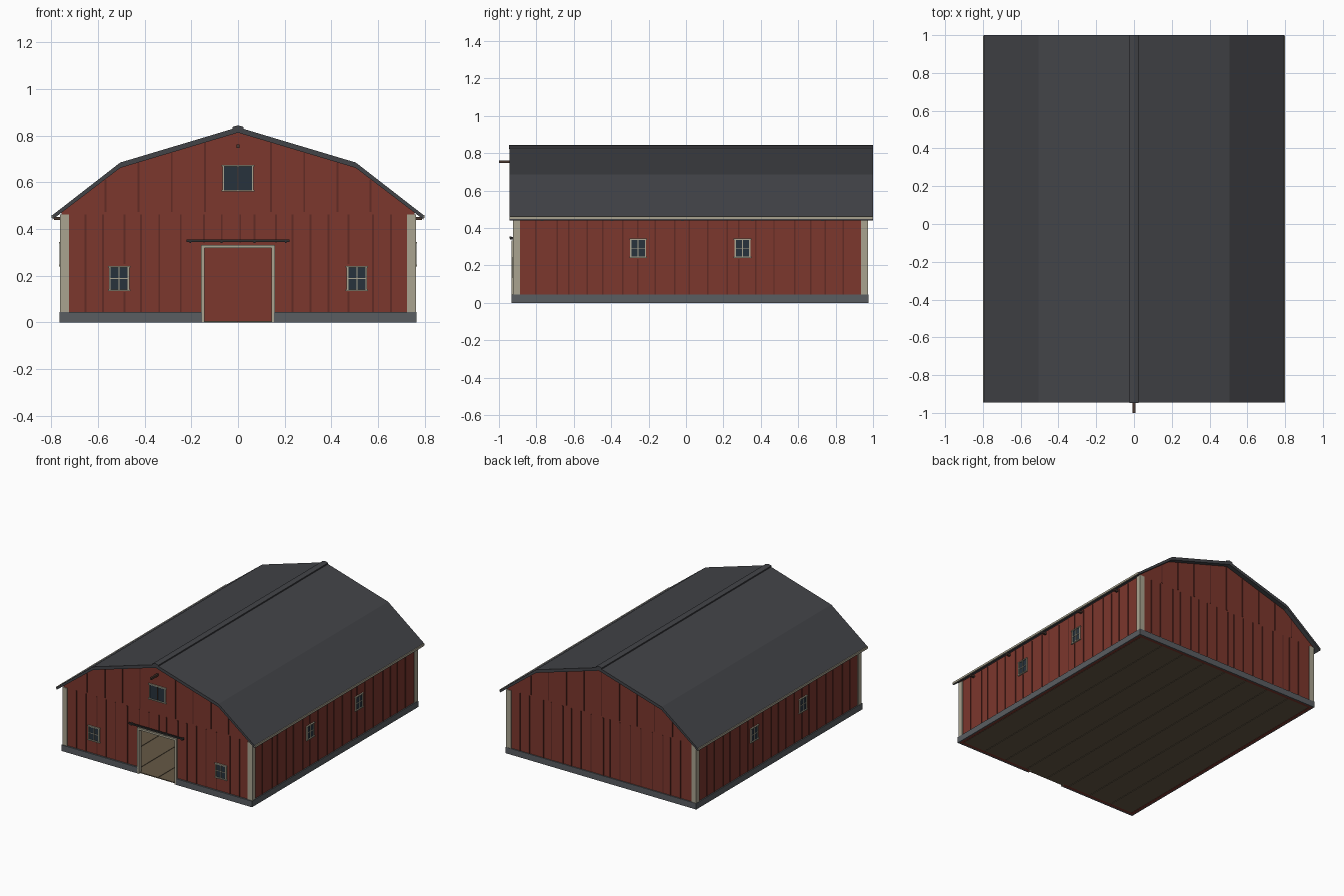
import bpy, bmesh, random
from mathutils import Vector

if "Cube" in bpy.data.objects:
    bpy.data.objects.remove(bpy.data.objects["Cube"])

random.seed(4)


def mat(name, r, g, b):
    m = bpy.data.materials.new(name)
    m.diffuse_color = (r, g, b, 1)
    m.use_nodes = True
    m.node_tree.nodes["Principled BSDF"].inputs["Base Color"].default_value = m.diffuse_color
    return m


RED = mat("barn_red", 0.20, 0.038, 0.026)
BATTEN = mat("batten_red", 0.12, 0.024, 0.018)
TRIM = mat("cream_trim", 0.40, 0.37, 0.28)
ROOF = mat("roof_slate", 0.055, 0.057, 0.064)
STONE = mat("foundation_grey", 0.10, 0.11, 0.12)
GLASS = mat("window_glass", 0.02, 0.032, 0.045)
WOOD = mat("floor_wood", 0.13, 0.10, 0.06)
IRON = mat("dark_iron", 0.03, 0.028, 0.028)
BEAM = mat("beam_wood", 0.07, 0.04, 0.03)


def finish(name, bm, m):
    bmesh.ops.recalc_face_normals(bm, faces=bm.faces)
    me = bpy.data.meshes.new(name)
    bm.to_mesh(me)
    bm.free()
    me.materials.append(m)
    ob = bpy.data.objects.new(name, me)
    bpy.context.collection.objects.link(ob)
    return ob


def boxes(name, m, items):
    """One object from (x0, x1, y0, y1, z0, z1) boxes."""
    bm = bmesh.new()
    for x0, x1, y0, y1, z0, z1 in items:
        vs = bmesh.ops.create_cube(bm, size=1)["verts"]
        for v in vs:
            v.co = Vector(((x0 + x1) / 2 + v.co.x * (x1 - x0),
                           (y0 + y1) / 2 + v.co.y * (y1 - y0),
                           (z0 + z1) / 2 + v.co.z * (z1 - z0)))
    return finish(name, bm, m)


def prism(name, m, profile, y0, y1):
    """Extrude an (x, z) outline from y0 to y1."""
    bm = bmesh.new()
    f = bm.faces.new([bm.verts.new((x, y0, z)) for x, z in profile])
    ext = bmesh.ops.extrude_face_region(bm, geom=[f])["geom"]
    bmesh.ops.translate(bm, vec=(0, y1 - y0, 0),
                        verts=[v for v in ext if isinstance(v, bmesh.types.BMVert)])
    return finish(name, bm, m)


def mirrored(half):
    """Complete a right-to-centre outline with its mirror image."""
    return half + [(-x, z) for x, z in reversed(half) if x > 0]


# Main dimensions
WX, YF, YB = 0.757, -0.92, 0.967
T = 0.02
EAVE = 0.463
roof_half = [(0.795, 0.460), (0.505, 0.685), (0, 0.836)]
under_half = [(0.795, 0.441), (0.505, 0.662), (0, 0.813)]


def under(x):
    """Height of the roof underside at x."""
    (a, za), (b, zb), (c, zc) = under_half
    x = abs(x)
    return zb + (za - zb) * (x - b) / (a - b) if x > b else zc + (zb - zc) * x / b


# Gambrel roof shell, ridge cap and eave fascias
prism("gambrel_roof", ROOF, mirrored(roof_half) + mirrored(under_half)[::-1], -0.945, 1.0)
prism("ridge_cap", ROOF, mirrored([(0.023, 0.822), (0.023, 0.838), (0, 0.845)]), -0.947, 1.0)
boxes("eave_fascia", TRIM, [(min(s * 0.788, s * 0.8), max(s * 0.788, s * 0.8), -0.944, 0.999, 0.447, 0.461)
                            for s in (-1, 1)])
boxes("rafter_tails", BEAM, [(min(s * 0.755, s * 0.788), max(s * 0.755, s * 0.788), y - 0.008, y + 0.008, 0.438, 0.452)
                             for s in (-1, 1) for y in (-0.77, -0.395, -0.02, 0.355, 0.73)])

# Gable walls, front one notched for the doorway
wall_half = [(WX, 0), (WX, under(WX) + 0.005), (0.505, 0.667), (0, 0.818)]
prism("back_wall", RED, mirrored(wall_half), YB - T, YB)
prism("front_wall", RED, mirrored([(0.145, 0.32), (0.145, 0)] + wall_half), YF, YF + T)
boxes("side_walls", RED, [(-WX, -WX + T, YF + T, YB - T, 0, EAVE), (WX - T, WX, YF + T, YB - T, 0, EAVE)])

# Foundation skirt, open at the doorway
F = 0.008
boxes("foundation", STONE, [
    (-WX - F, -0.155, YF - F - 0.004, YF, 0, 0.044), (0.155, WX + F, YF - F - 0.004, YF, 0, 0.044),
    (-WX - F, WX + F, YB, YB + F, 0, 0.044),
    (-WX - F, -WX, YF, YB, 0, 0.044), (WX, WX + F, YF, YB, 0, 0.044)])

# Corner boards on both faces of every corner
corners = []
for s in (-1, 1):
    a, b, c = s * 0.725, s * WX, s * (WX + 0.006)
    for y0, y1 in ((YF - 0.006, YF), (YB, YB + 0.006)):
        corners.append((min(a, c), max(a, c), y0, y1, 0.044, EAVE))
    for y0, y1 in ((YF, YF + 0.032), (YB - 0.032, YB)):
        corners.append((min(b, c), max(b, c), y0, y1, 0.044, EAVE))
boxes("corner_boards", TRIM, corners)


# Vertical battens, irregular below the eave line and even in the gables
def seams(a, b, step):
    n = round((b - a) / step)
    return [a + (b - a) * i / n + random.uniform(-0.018, 0.018) for i in range(1, n)]


front_holes = [(-0.165, 0.165, 0.34), (-0.565, -0.455, 0.25), (0.455, 0.565, 0.25)]
battens, D, W = [], 0.004, 0.004
for y0, y1, holes in ((YF - D, YF, front_holes), (YB, YB + D, [])):
    for x in seams(-0.725, 0.725, 0.08):
        z0 = max([0.044] + [h for a, b, h in holes if a < x < b])
        battens.append((x - W, x + W, y0, y1, z0, EAVE))
        if z0 == 0.25:
            battens.append((x - W, x + W, y0, y1, 0.044, 0.13))
    for i in range(-4, 5):
        x = i * 0.142
        if i or y0 > 0:
            battens.append((x - W, x + W, y0, y1, EAVE + 0.01, under(abs(x) + W)))
for s in (-1, 1):
    for y in seams(YF + 0.03, YB - 0.03, 0.093):
        spans = [(0.044, EAVE - 0.01)]
        if -0.31 < y < -0.2 or 0.25 < y < 0.355:
            spans = [(0.044, 0.235), (0.35, EAVE - 0.01)]
        for z0, z1 in spans:
            battens.append((min(s * WX, s * (WX + D)), max(s * WX, s * (WX + D)), y - W, y + W, z0, z1))
boxes("wall_battens", BATTEN, battens)


# Windows: u is the horizontal wall axis, placed on a front or side wall
def window(name, face, u, z, w, h, cross=True):
    def b(u0, u1, z0, z1, d):
        if face == "front":
            return (u0, u1, YF - d, YF, z0, z1)
        s = 1 if face == "right" else -1
        return (min(s * WX, s * (WX + d)), max(s * WX, s * (WX + d)), u0, u1, z0, z1)
    t, hw, hh = 0.007, w / 2, h / 2
    boxes(name + "_glass", GLASS, [b(u - hw + t, u + hw - t, z - hh + t, z + hh - t, 0.003)])
    boxes(name + "_frame", TRIM, [
        b(u - hw, u - hw + t, z - hh, z + hh, 0.008), b(u + hw - t, u + hw, z - hh, z + hh, 0.008),
        b(u - hw - 0.004, u + hw + 0.004, z + hh - t, z + hh, 0.01),
        b(u - hw - 0.004, u + hw + 0.004, z - hh, z - hh + t, 0.01)])
    bars = [b(u - 0.002, u + 0.002, z - hh + t, z + hh - t, 0.006)]
    if cross:
        bars.append(b(u - hw + t, u + hw - t, z - 0.002, z + 0.002, 0.006))
    boxes(name + "_bars", TRIM if cross else BEAM, bars)


for side in ("left", "right"):
    window(side + "_wall_window_front", side, -0.256, 0.292, 0.086, 0.104)
    window(side + "_wall_window_back", side, 0.302, 0.292, 0.086, 0.104)
window("front_left_window", "front", -0.51, 0.188, 0.088, 0.107)
window("front_right_window", "front", 0.51, 0.188, 0.088, 0.107)
window("loft_window", "front", 0, 0.618, 0.134, 0.114, cross=False)

# Doorway frame and sliding-door track
boxes("door_frame", TRIM, [(-0.158, -0.143, YF - 0.012, YF + T, 0, 0.332),
                           (0.143, 0.158, YF - 0.012, YF + T, 0, 0.332),
                           (-0.143, 0.143, YF - 0.012, YF + T, 0.318, 0.332)])
boxes("door_track", IRON, [(-0.22, 0.22, -0.943, -0.932, 0.345, 0.355)])
boxes("track_brackets", IRON, [(x - 0.004, x + 0.004, -0.94, YF, 0.339, 0.353)
                               for x in (-0.205, -0.07, 0.07, 0.205)])

# Hay hoist beam under the ridge
boxes("hay_beam", BEAM, [(-0.007, 0.007, -1.0, YF + 0.05, 0.747, 0.762)])

# Floor boards running front to back
pw = 2 * (WX - T) / 8
boxes("floor_boards", WOOD, [(-WX + T + i * pw + 0.002, -WX + T + (i + 1) * pw - 0.002, YF + 0.002, YB - T, 0, 0.006)
                             if 3 <= i <= 4 else
                             (-WX + T + i * pw + 0.002, -WX + T + (i + 1) * pw - 0.002, YF + T, YB - T, 0, 0.006)
                             for i in range(8)])
